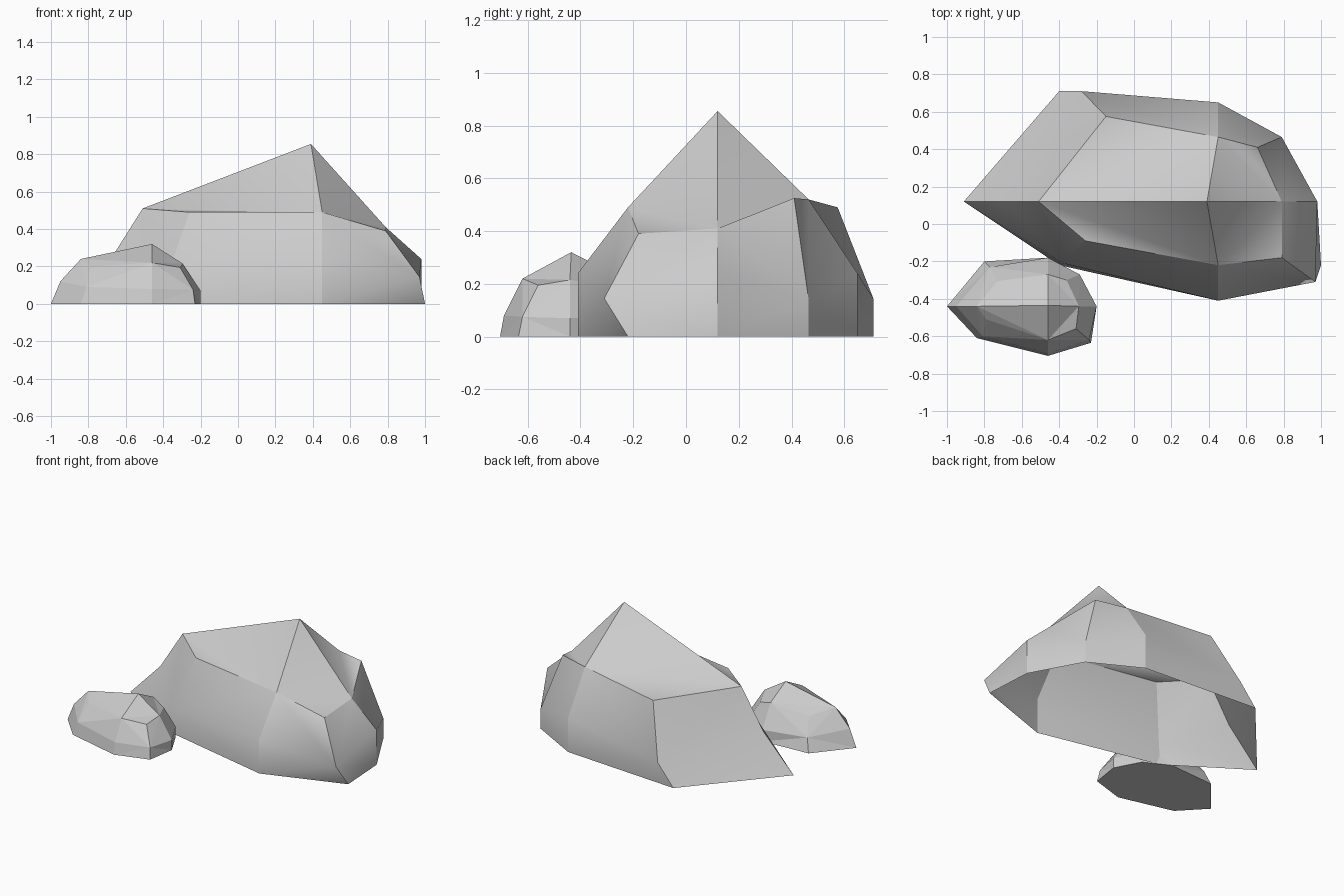
import bpy, bmesh

if "Cube" in bpy.data.objects:
    bpy.data.objects.remove(bpy.data.objects["Cube"])

def rock(name, apex, columns, closed, soft_waist):
    """Faceted dome: eight columns of (upper, middle, base) points around an apex."""
    bm = bmesh.new()
    top = bm.verts.new(apex)
    cols = [[bm.verts.new(p) for p in c] for c in columns]
    n = len(cols)
    # side walls, each patch split from the side column to the corner's waist
    for i in range(0, n, 2):
        u, m, b = cols[i]
        for j, flip in ((i + 1, False), (i - 1, True)):
            cu, cm, cb = cols[j % n]
            for tri in ((u, m, cm), (u, cm, cu), (m, b, cm), (b, cb, cm)):
                bm.faces.new(tri[::-1] if flip else tri)
    # crown patches around the peak
    for i in range(0, n, 2):
        a, c, b = cols[i][0], cols[i + 1][0], cols[(i + 2) % n][0]
        bm.faces.new((top, a, b))
        bm.faces.new((a, c, b))
    if closed:
        bm.faces.new([c[2] for c in reversed(cols)])
    # crisp column and crown edges, soft waist and diagonals on the big one
    for f in bm.faces:
        f.smooth = soft_waist
    for i in range(n):
        c, d = cols[i], cols[(i + 1) % n]
        for pair in ((c[0], c[1]), (c[1], c[2]), (c[0], d[0])):
            bm.edges.get(pair).smooth = False
        if i % 2 == 0:
            bm.edges.get((top, c[0])).smooth = False
    me = bpy.data.meshes.new(name)
    bm.to_mesh(me)
    bm.free()
    bpy.context.collection.objects.link(bpy.data.objects.new(name, me))

# Columns run left, front-left, front, front-right, right, back-right, back, back-left
# large boulder, open underneath
rock("large_rock", (.39, .12, .855), [
    [(-.51, .12, .51), (-.68, .12, .24), (-.91, .12, 0)],
    [(-.26, -.09, .49), (-.38, -.21, .145), (-.40, -.22, 0)],
    [(.45, -.22, .49), (.45, -.41, .24), (.45, -.41, 0)],
    [(.79, -.18, .39), (.97, -.31, .145), (1.0, -.22, 0)],
    [(.79, .12, .41), (.98, .12, .24), (.98, .12, 0)],
    [(.66, .41, .525), (.79, .465, .14), (.79, .465, 0)],
    [(.45, .465, .52), (.45, .65, .24), (.45, .65, 0)],
    [(-.15, .575, .49), (-.28, .71, .145), (-.40, .71, 0)],
], False, True)

# small stone in front, closed underneath
rock("small_rock", (-.46, -.435, .32), [
    [(-.84, -.44, .24), (-.95, -.44, .12), (-1.0, -.44, 0)],
    [(-.79, -.51, .20), (-.81, -.60, .09), (-.84, -.61, 0)],
    [(-.46, -.62, .22), (-.46, -.69, .08), (-.46, -.705, 0)],
    [(-.31, -.56, .195), (-.24, -.62, .075), (-.23, -.635, 0)],
    [(-.295, -.44, .215), (-.20, -.44, .07), (-.20, -.44, 0)],
    [(-.36, -.30, .20), (-.29, -.27, .075), (-.29, -.27, 0)],
    [(-.46, -.27, .235), (-.46, -.18, .08), (-.46, -.18, 0)],
    [(-.73, -.305, .20), (-.77, -.23, .09), (-.80, -.20, 0)],
], True, False)
